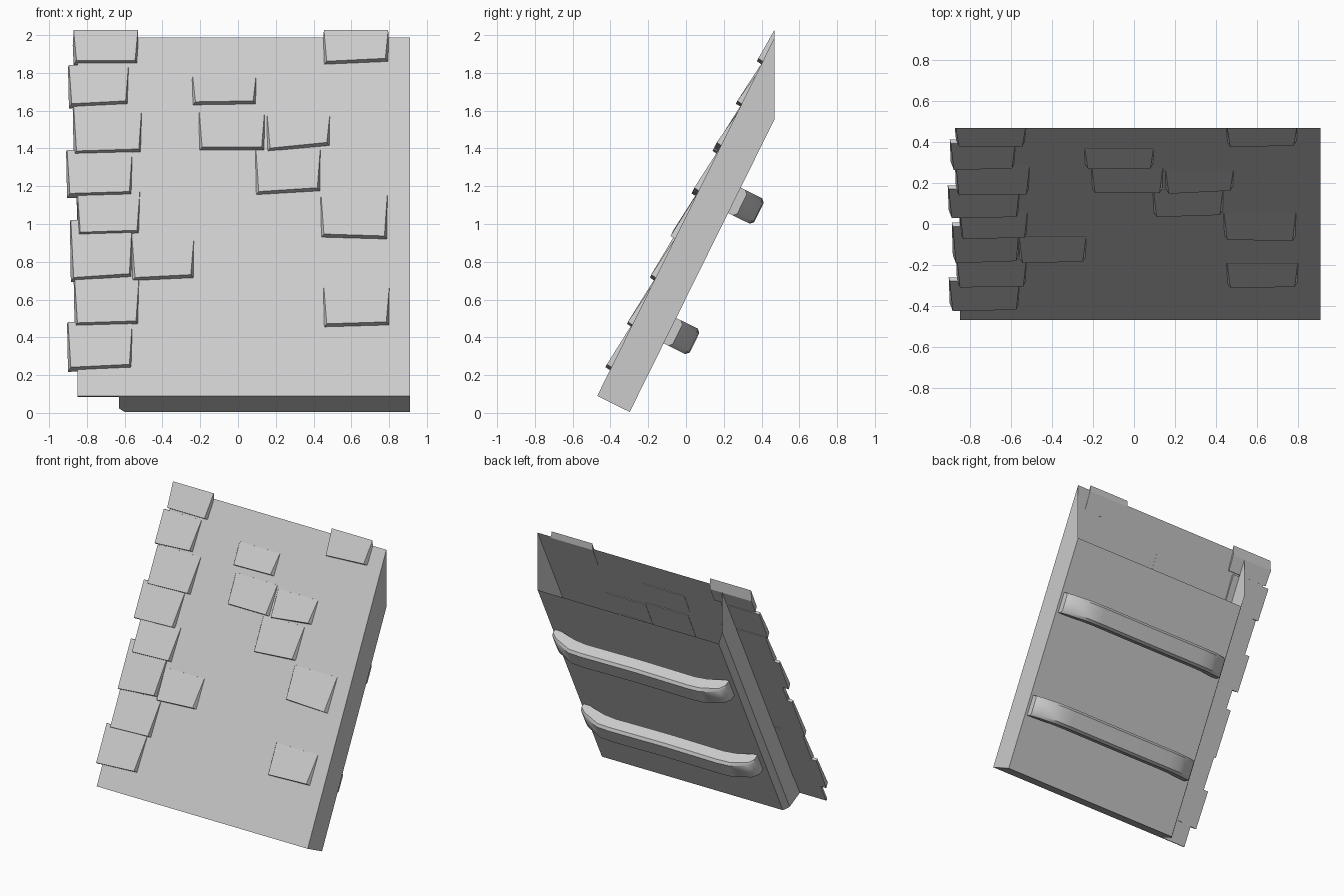
import bpy, bmesh
from math import atan2, sin, cos, radians
from mathutils import Vector

cube = bpy.data.objects.get("Cube")
if cube:
    bpy.data.objects.remove(cube, do_unlink=True)

grey = bpy.data.materials.new("roof grey")
grey.use_nodes = True
tone = (0.6, 0.6, 0.6, 1)
grey.diffuse_color = tone
grey.node_tree.nodes["Principled BSDF"].inputs["Base Color"].default_value = tone

# Roof frame: x across, s up the slope, t out from the front surface
EAVE_Y, EAVE_Z, RIDGE_Y = -0.47, 0.09, 0.468
PITCH = atan2(1.89, 0.935)
DEPTH = 0.192


def on_roof(x, s, t):
    return Vector((x, EAVE_Y + s * cos(PITCH) - t * sin(PITCH),
                   EAVE_Z + s * sin(PITCH) + t * cos(PITCH)))


def ridge_s(t):
    return (RIDGE_Y - EAVE_Y + t * sin(PITCH)) / cos(PITCH)


def loft(name, rings, cap_start=True, cap_end=True):
    """Skin a series of equal-length rings of points."""
    bm = bmesh.new()
    loops = [[bm.verts.new(p) for p in ring] for ring in rings]
    n = len(loops[0])
    for a, b in zip(loops, loops[1:]):
        for i in range(n):
            j = (i + 1) % n
            bm.faces.new((a[i], a[j], b[j], b[i]))
    if cap_start:
        bm.faces.new(loops[0])
    if cap_end:
        bm.faces.new(loops[-1])
    bmesh.ops.recalc_face_normals(bm, faces=bm.faces)
    mesh = bpy.data.meshes.new(name)
    bm.to_mesh(mesh)
    bm.free()
    mesh.materials.append(grey)
    obj = bpy.data.objects.new(name, mesh)
    bpy.context.collection.objects.link(obj)
    return obj


# Hollow roof box with a thin overhanging edge, open at the ridge
profile = [(0.91, 0), (-0.85, 0), (-0.85, -0.015), (-0.63, -0.015),
           (-0.63, -0.15), (-0.60, -DEPTH), (0.91, -DEPTH)]
loft("roof_panel",
     [[on_roof(x, 0, t) for x, t in profile],
      [on_roof(x, ridge_s(t), t) for x, t in profile]], cap_end=False)


# Wedge shingles: left, right, lower edge heights at left and right, top height
def shingle(name, x0, x1, z0, z1, top, base=-0.004):
    def s_of(z):
        return (z - EAVE_Z) / sin(PITCH)
    low0, low1, high = s_of(z0), s_of(z1), s_of(top)
    thick = 0.028
    at_ridge = high > ridge_s(0) - 0.03
    lip = 0.018 if at_ridge else 0.002
    s_top, s_base = (ridge_s(lip), ridge_s(base)) if at_ridge else (high, high)
    lower = [on_roof(x0, low0, base), on_roof(x1, low1, base),
             on_roof(x1 - 0.015, low1 + 0.005, thick),
             on_roof(x0 + 0.015, low0 + 0.005, thick)]
    upper = [on_roof(x0 - 0.005, s_base, base), on_roof(x1 + 0.003, s_base, base),
             on_roof(x1, s_top, lip), on_roof(x0, s_top, lip)]
    loft(name, [lower, upper])


edge_shingles = [
    (-0.87, -0.53, 1.85, 1.85, 2.00), (-0.895, -0.58, 1.62, 1.635, 1.84),
    (-0.87, -0.51, 1.37, 1.38, 1.62), (-0.905, -0.56, 1.145, 1.155, 1.39),
    (-0.85, -0.52, 0.94, 0.95, 1.17), (-0.885, -0.56, 0.70, 0.72, 1.02),
    (-0.865, -0.525, 0.46, 0.47, 0.71), (-0.90, -0.56, 0.225, 0.24, 0.48)]
field_shingles = [
    (-0.24, 0.095, 1.63, 1.635, 1.78), (-0.205, 0.14, 1.39, 1.39, 1.59),
    (0.155, 0.485, 1.385, 1.415, 1.57), (0.095, 0.435, 1.155, 1.175, 1.39),
    (0.44, 0.79, 0.93, 0.92, 1.15), (0.455, 0.80, 0.455, 0.465, 0.66),
    (0.455, 0.795, 1.845, 1.86, 2.00), (-0.56, -0.235, 0.70, 0.715, 0.91)]
for i, spec in enumerate(edge_shingles):
    shingle(f"edge_shingle_{i + 1}", *spec, base=-0.018)
for i, spec in enumerate(field_shingles):
    shingle(f"field_shingle_{i + 1}", *spec)


# Rounded battens on the underside, bent in to the panel at both ends
def batten(name, s_mid):
    half, corner = 0.075, 0.018
    path = [(0.89, -0.01, 0.045), (0.84, 0.0, 0.085), (0.70, 0.035, 0.14),
            (0.60, 0.045, 0.145), (0.15, 0.04, 0.14), (-0.30, 0.045, 0.145),
            (-0.40, 0.035, 0.14), (-0.53, 0.0, 0.10), (-0.56, -0.01, 0.06)]
    rings = []
    for x, inner, outer in path:
        section = [(-half, inner), (half, inner), (half, outer - corner),
                   (half - corner, outer), (corner - half, outer),
                   (-half, outer - corner)]
        rings.append([on_roof(x, s_mid + ds, -DEPTH - out) for ds, out in section])
    obj = loft(name, rings)
    bpy.ops.object.select_all(action="DESELECT")
    obj.select_set(True)
    bpy.context.view_layer.objects.active = obj
    bpy.ops.object.shade_smooth_by_angle(angle=radians(40))


batten("upper_batten", 1.25)
batten("lower_batten", 0.48)
